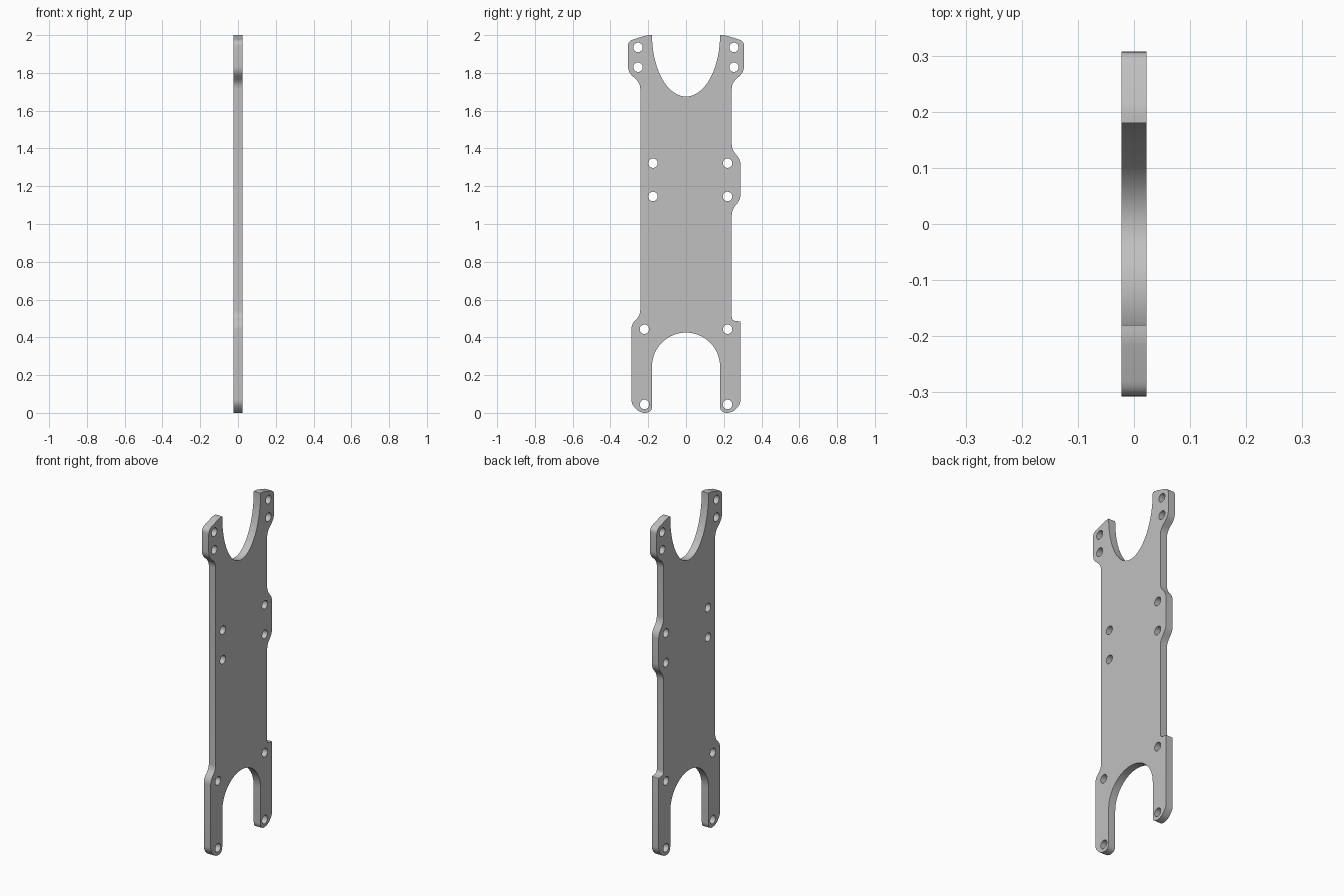
import bpy
from math import cos, sin, pi
from mathutils import Vector, Matrix

if "Cube" in bpy.data.objects:
    bpy.data.objects.remove(bpy.data.objects["Cube"])

HALF_THICK = 0.0225
BODY = 0.242      # half width of the body
TAB = 0.307       # half width at the top tabs
LEG = 0.289       # half width at the legs and the side tab
SLOT = 0.18       # half width of both end cutouts
HOLE_R = 0.025


def rounded(corners, steps=6):
    """Round each corner (y, z, radius) of an open chain with a short curve."""
    pts = [Vector(c[:2]) for c in corners]
    out = [pts[0]]
    for i in range(1, len(pts) - 1):
        p, r = pts[i], corners[i][2]
        a = p + (pts[i - 1] - p).normalized() * r
        b = p + (pts[i + 1] - p).normalized() * r
        for k in range(steps + 1):
            t = k / steps
            out.append(a * (1 - t) ** 2 + p * 2 * t * (1 - t) + b * t * t)
    return out + [pts[-1]]


def arc(cy, cz, ry, rz, start, end, steps=40):
    return [Vector((cy + ry * cos(start + (end - start) * k / steps),
                    cz + rz * sin(start + (end - start) * k / steps)))
            for k in range(steps + 1)]


def mirrored(corners):
    return [(-y, z, r) for y, z, r in corners]


# Edge chains for one side, running from the top down
top_tab = [(SLOT, 2, 0), (0.205, 2, 0.015), (0.27, 1.98, 0.01), (TAB, 1.968, 0.025),
           (TAB, 1.805, 0.03), (BODY, 1.745, 0.03)]
side_tab = [(BODY, 1.395, 0.03), (LEG, 1.34, 0.03), (LEG, 1.13, 0.03), (BODY, 1.075, 0.03)]
square_step = [(BODY, 0.488, 0.022), (LEG, 0.484, 0.004)]
sloped_step = [(BODY, 0.515, 0.03), (LEG, 0.472, 0.03)]
foot = [(LEG, 0.047, 0.025), (0.245, 0, 0.03), (SLOT, 0, 0.036), (SLOT, 0.245, 0)]

plus_side = rounded(top_tab + side_tab + square_step + foot)
minus_side = rounded(mirrored(top_tab + sloped_step + foot))
lower_arch = arc(0, 0.245, SLOT, 0.18, 0, pi)[1:-1]
upper_arch = arc(0, 2, SLOT, 0.325, pi, 2 * pi)[1:-1]
outline = plus_side + lower_arch + minus_side[::-1] + upper_arch

# Bolt holes
holes = [(s * 0.254, z) for s in (-1, 1) for z in (1.935, 1.83)]
holes += [(y, z) for y in (-0.175, 0.22) for z in (1.322, 1.146)]
holes += [(s * 0.22, z) for s in (-1, 1) for z in (0.443, 0.045)]
loops = [outline] + [arc(y, z, HOLE_R, HOLE_R, 0, 2 * pi, 32)[:-1] for y, z in holes]

# Filled flat profile, extruded to the plate thickness
curve = bpy.data.curves.new("plate_profile", "CURVE")
curve.dimensions = "2D"
curve.fill_mode = "BOTH"
curve.extrude = HALF_THICK
for loop in loops:
    spline = curve.splines.new("POLY")
    spline.points.add(len(loop) - 1)
    for point, p in zip(spline.points, loop):
        point.co = (p.x, p.y, 0, 1)
    spline.use_cyclic_u = True

plate = bpy.data.objects.new("mounting_plate", curve)
bpy.context.collection.objects.link(plate)
bpy.ops.object.select_all(action="DESELECT")
plate.select_set(True)
bpy.context.view_layer.objects.active = plate
bpy.ops.object.convert(target="MESH")
plate = bpy.context.object

# Stand the plate upright: profile x to y, profile y to z
plate.data.transform(Matrix(((0, 0, 1, 0), (1, 0, 0, 0), (0, 1, 0, 0), (0, 0, 0, 1))))
bpy.ops.object.mode_set(mode="EDIT")
bpy.ops.mesh.select_all(action="SELECT")
bpy.ops.mesh.remove_doubles(threshold=0.0002)
bpy.ops.mesh.normals_make_consistent(inside=False)
bpy.ops.object.mode_set(mode="OBJECT")
bpy.ops.object.shade_smooth_by_angle(angle=0.5)

# Plain grey metal
metal = bpy.data.materials.new("grey_metal")
metal.use_nodes = True
grey = (0.53, 0.53, 0.53, 1)
metal.diffuse_color = grey
metal.node_tree.nodes["Principled BSDF"].inputs["Base Color"].default_value = grey
plate.data.materials.clear()
plate.data.materials.append(metal)
